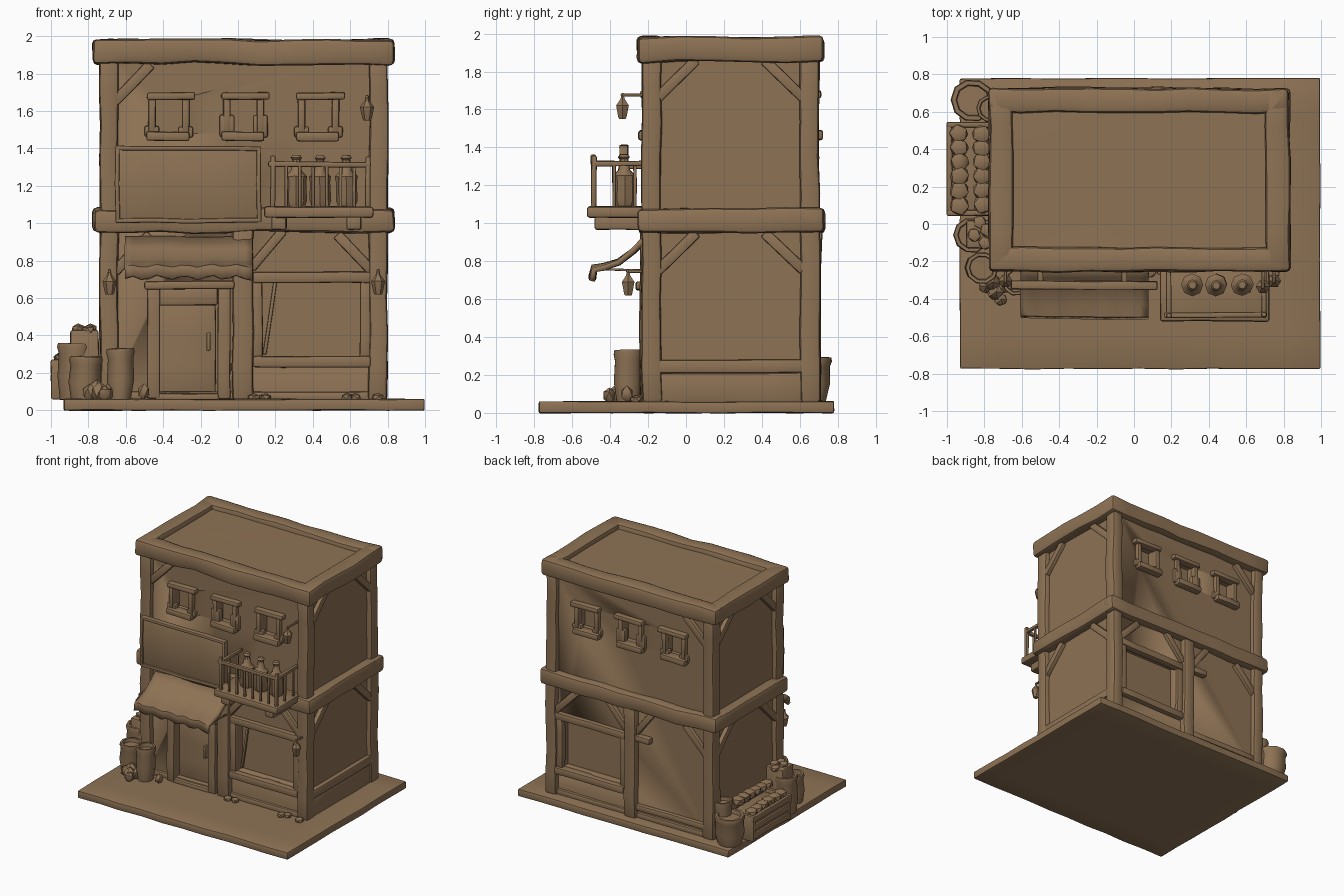
import bpy, bmesh, math, random
from mathutils import Vector, Matrix, noise

if "Cube" in bpy.data.objects:
    bpy.data.objects.remove(bpy.data.objects["Cube"])

random.seed(4)
CX, CY = 0.03, 0.235          # centre of the house on the slab
brown = bpy.data.materials.new("warm_brown")
brown.diffuse_color = (0.27, 0.17, 0.09, 1)
brown.use_nodes = True
brown.node_tree.nodes["Principled BSDF"].inputs["Base Color"].default_value = brown.diffuse_color


def finish(bm, name, wob=0.006):
    """Wobble the vertices a little, then make the object."""
    for v in bm.verts:
        v.co += noise.noise_vector(v.co * 4.0) * wob
    bmesh.ops.recalc_face_normals(bm, faces=bm.faces)
    me = bpy.data.meshes.new(name)
    bm.to_mesh(me)
    bm.free()
    ob = bpy.data.objects.new(name, me)
    bpy.context.collection.objects.link(ob)
    me.materials.append(brown)
    for o in bpy.context.selected_objects:
        o.select_set(False)
    ob.select_set(True)
    bpy.context.view_layer.objects.active = ob
    bpy.ops.object.shade_smooth_by_angle(angle=math.radians(40))
    return ob


def block(name, size, mat, bev=0.012, wob=0.006):
    """Bevelled block, cut along its long edges so that it can bend."""
    bm = bmesh.new()
    bmesh.ops.create_cube(bm, size=1)
    bmesh.ops.scale(bm, vec=size, verts=bm.verts)
    if wob:
        for ax in range(3):
            n = int(size[ax] / 0.2)
            for i in range(1, n + 1):
                p = Vector((0, 0, 0))
                p[ax] = size[ax] * (i / (n + 1) - 0.5)
                no = Vector((0, 0, 0))
                no[ax] = 1
                bmesh.ops.bisect_plane(bm, geom=bm.verts[:] + bm.edges[:] + bm.faces[:], plane_co=p, plane_no=no)
    if bev:
        sharp = [e for e in bm.edges if e.calc_face_angle(0) > 0.5]
        bmesh.ops.bevel(bm, geom=sharp, offset=min(bev, min(size) * 0.3), segments=2, profile=0.5, affect='EDGES')
    bm.transform(mat)
    return finish(bm, name, wob)


def box(name, x0, x1, y0, y1, z0, z1, bev=0.012, wob=0.006):
    mid = Vector((x0 + x1, y0 + y1, z0 + z1)) / 2
    return block(name, (x1 - x0, y1 - y0, z1 - z0), Matrix.Translation(mid), bev, wob)


def both(name, x0, x1, y0, y1, z0, z1, **k):
    """Box on the front and its twin on the back."""
    box("front_" + name, x0, x1, y0, y1, z0, z1, **k)
    box("back_" + name, x0, x1, 2 * CY - y1, 2 * CY - y0, z0, z1, **k)


def bar(name, a, b, w):
    """Square bar between two points."""
    a, b = Vector(a), Vector(b)
    d = b - a
    m = Matrix.Translation((a + b) / 2) @ d.to_track_quat('Z', 'Y').to_matrix().to_4x4()
    return block(name, (w, w, d.length), m, 0.008, 0.004)


def lathe(name, prof, x, y, n=10, wob=0.01):
    """Turned shape from (radius, height) points."""
    bm = bmesh.new()
    rings = [[bm.verts.new((x + r * math.cos(i * math.tau / n), y + r * math.sin(i * math.tau / n), z))
              for i in range(n)] for r, z in prof]
    for a, b in zip(rings, rings[1:]):
        for i in range(n):
            bm.faces.new((a[i], a[(i + 1) % n], b[(i + 1) % n], b[i]))
    bm.faces.new(rings[0])
    bm.faces.new(rings[-1])
    return finish(bm, name, wob)


def lump(name, x, y, z, r, flat=0.8):
    bm = bmesh.new()
    bmesh.ops.create_icosphere(bm, subdivisions=1, radius=r)
    bm.transform(Matrix.Translation((x, y, z)) @ Matrix.Rotation(random.random() * 6, 4, 'Z')
                 @ Matrix.Diagonal((1, 1, flat, 1)))
    return finish(bm, name, 0.015)


# ground slab with loose stones
box("ground_slab", -0.93, 0.995, -0.775, 0.78, 0, 0.06, bev=0.008)
for i, (x, y) in enumerate([(0.58, -0.27), (0.63, -0.25), (0.75, -0.27), (0.08, -0.26), (0.14, -0.25)]):
    lump("loose_stone_%d" % i, x, y, 0.07, 0.035, 0.7)

# walls with recessed window and door openings
walls = box("walls", -0.70, 0.76, -0.195, 0.665, 0.05, 1.93, bev=0, wob=0)
WIN = (-0.37, 0.03, 0.43)
holes = [(x - 0.075, x + 0.075, 1.48, 1.67) for x in WIN]
holes.append((0.13, 0.66, 0.29, 0.70))
for s, hs in ((0, holes + [(-0.43, -0.11, 0.06, 0.60)]), (1, holes)):
    for x0, x1, z0, z1 in hs:
        y0, y1 = (0.60, 0.8) if s else (-0.4, -0.13)
        c = box("opening_cutter", x0, x1, y0, y1, z0, z1, bev=0, wob=0)
        c.hide_render = True
        m = walls.modifiers.new("cut", 'BOOLEAN')
        m.operation, m.solver, m.object = 'DIFFERENCE', 'EXACT', c
        bpy.context.view_layer.objects.active = walls
        bpy.ops.object.modifier_apply(modifier=m.name)
        bpy.data.objects.remove(c)

# corner posts, floor band and roof rim
for x in (-0.69, 0.75):
    both("corner_post", x - 0.05, x + 0.05, -0.235, -0.13, 0.05, 1.90, bev=0.02, wob=0.012)
for name, g, w, z0, z1 in (("floor_band", 0.0, 0.12, 0.95, 1.08), ("roof_rim", 0.0, 0.13, 1.85, 1.985)):
    both(name, -0.775, 0.835, -0.255, -0.255 + w, z0, z1, bev=0.025, wob=0.015)
    for x in (-0.775, 0.835 - w):
        box("side_" + name, x, x + w, -0.25, 0.72, z0, z1, bev=0.025, wob=0.015)
box("roof_deck", -0.68, 0.74, -0.16, 0.63, 1.88, 1.945, bev=0)
both("plinth", -0.70, 0.76, -0.215, -0.15, 0.05, 0.10)

# diagonal corner braces and side wall rails
for z in (0.94, 1.85):
    for sx in (-1, 1):
        px, qx = CX + sx * 0.69, CX + sx * 0.50
        for y in (-0.195, 0.665):
            if z > 1 and sx > 0:
                continue
            bar("front_back_brace", (px, y, z - 0.20), (qx, y, z), 0.055)
        for sy in (-1, 1):
            bar("side_brace", (CX + sx * 0.735, CY + sy * 0.385, z - 0.19),
                (CX + sx * 0.735, CY + sy * 0.18, z + 0.01), 0.055)
for x in (-0.735, 0.735):
    box("side_sill_rail", CX + x - 0.03, CX + x + 0.03, -0.15, 0.62, 0.21, 0.28)
    box("side_skirting", CX + x - 0.02, CX + x + 0.02, -0.15, 0.62, 0.05, 0.21)

# upper windows
for i, x in enumerate(WIN):
    both("window_lintel_%d" % i, x - 0.12, x + 0.14, -0.24, -0.17, 1.66, 1.70)
    both("window_sill_%d" % i, x - 0.12, x + 0.11, -0.25, -0.17, 1.44, 1.49)
    for s in (-1, 1):
        xs = x + s * 0.09
        both("window_jamb", xs - 0.02, xs + 0.02, -0.225, -0.17, 1.48, 1.67)
        both("window_corner_stone", xs - 0.04, xs + 0.04, -0.22, -0.17, 1.46, 1.52 + 0.06 * (i == 1))

# shop window, centre post and braces
both("centre_post", -0.03, 0.08, -0.245, -0.17, 0.05, 0.97, bev=0.02, wob=0.01)
both("shop_lintel", 0.08, 0.71, -0.23, -0.17, 0.68, 0.74)
both("shop_sill", 0.08, 0.71, -0.24, -0.17, 0.23, 0.29)
for x in (0.10, 0.68):
    both("shop_jamb", x - 0.03, x + 0.03, -0.22, -0.17, 0.28, 0.70)
for y in (-0.20, 0.67):
    bar("post_brace", (0.07, y, 0.76), (0.24, y, 0.96), 0.05)
bar("shop_shutter_edge", (0.14, -0.15, 0.30), (0.20, -0.15, 0.69), 0.02)
box("back_bay_lintel", -0.16, -0.02, 0.65, 0.71, 0.70, 0.75)
bar("back_bay_brace", (-0.02, 0.67, 0.76), (-0.18, 0.67, 0.96), 0.05)
box("back_bay_sill", -0.66, -0.02, 0.65, 0.695, 0.12, 0.17)

# door
for x in (-0.45, -0.075):
    box("door_jamb", x - 0.035, x + 0.035, -0.245, -0.15, 0.06, 0.66)
box("door_lintel", -0.50, -0.02, -0.265, -0.17, 0.645, 0.69)
box("door_transom", -0.43, -0.11, -0.225, -0.15, 0.56, 0.65)
box("door_panel", -0.42, -0.12, -0.175, -0.12, 0.09, 0.57)
box("door_step", -0.44, -0.10, -0.24, -0.15, 0.05, 0.09)
box("door_handle", -0.17, -0.15, -0.215, -0.165, 0.32, 0.42, bev=0.005)

# sign board
box("sign_board", -0.64, 0.11, -0.335, -0.315, 1.02, 1.40, bev=0.004)
for z in (1.015, 1.40):
    box("sign_frame_rail", -0.655, 0.125, -0.35, -0.305, z - 0.012, z + 0.012)
for x in (-0.643, 0.113):
    box("sign_frame_side", x - 0.012, x + 0.012, -0.35, -0.305, 1.01, 1.41)
for x in (-0.5, -0.05):
    bar("sign_bracket", (x, -0.32, 1.3), (x, -0.19, 1.3), 0.03)

# cloth awning
prof = [(-0.225, 0.93), (-0.29, 0.865), (-0.36, 0.81), (-0.43, 0.785), (-0.495, 0.77), (-0.51, 0.71)]
bm = bmesh.new()
N = 16
cols = [[bm.verts.new((-0.605 + 0.68 * i / N, y, z + 0.012 * math.sin(i * 1.9) * (k / 5) ** 2))
         for k, (y, z) in enumerate(prof)] for i in range(N + 1)]
for a, b in zip(cols, cols[1:]):
    for k in range(len(prof) - 1):
        bm.faces.new((a[k], b[k], b[k + 1], a[k + 1]))
awning = finish(bm, "awning", 0.01)
awning.modifiers.new("thickness", 'SOLIDIFY').thickness = 0.03
for x in (-0.59, 0.06):
    bar("awning_rod", (x, -0.19, 0.75), (x, -0.47, 0.76), 0.012)

# balcony
box("balcony_floor", 0.14, 0.725, -0.52, -0.22, 1.03, 1.09, bev=0.015)
for x in (0.22, 0.62):
    box("balcony_bracket", x - 0.04, x + 0.04, -0.48, -0.2, 0.965, 1.035)
for x in (0.185, 0.695):
    bar("balcony_side_rail", (x, -0.485, 1.315), (x, -0.22, 1.315), 0.028)
    box("balcony_post", x - 0.014, x + 0.014, -0.50, -0.472, 1.08, 1.36)
    for y in (-0.38, -0.27):
        bar("balcony_baluster", (x, y, 1.08), (x, y, 1.31), 0.018)
bar("balcony_front_rail", (0.16, -0.485, 1.315), (0.71, -0.485, 1.315), 0.03)
for i in range(1, 7):
    x = 0.185 + 0.51 * i / 7
    bar("balcony_baluster", (x, -0.485, 1.08), (x, -0.485, 1.31), 0.018)
for i, x in enumerate((0.31, 0.44, 0.58)):
    lathe("balcony_bottle_%d" % i, [(0.045, 1.085), (0.058, 1.12), (0.055, 1.22), (0.06, 1.25), (0.03, 1.28),
                                    (0.022, 1.34), (0.03, 1.35), (0.02, 1.365)], x, -0.325, 8, 0.006)

# hanging lanterns
for i, (x, y, z) in enumerate([(0.69, -0.335, 1.61), (-0.685, -0.305, 0.68), (0.75, -0.305, 0.68)]):
    lathe("lantern_%d" % i, [(0.02, z - 0.06), (0.025, z - 0.05), (0.038, z + 0.01), (0.012, z + 0.045),
                             (0.006, z + 0.075)], x, y, 6, 0.003)
    bar("lantern_arm_%d" % i, (x, y - 0.01, z + 0.065), (x, -0.19, z + 0.065), 0.015)

# barrels, baskets and crate along the left side
for i, (x, y, r, z0, z1) in enumerate([(-0.63, -0.305, 0.075, 0.06, 0.33), (-0.82, -0.235, 0.085, 0.06, 0.29),
                                       (-0.875, -0.06, 0.09, 0.06, 0.36), (-0.86, 0.66, 0.11, 0.06, 0.30),
                                       (-0.77, 0.62, 0.07, 0.06, 0.38)]):
    h = z1 - z0
    lathe("barrel_%d" % i, [(r * 0.8, z0), (r, z0 + h * 0.4), (r * 0.95, z0 + h * 0.8), (r * 1.05, z1 - 0.02),
                            (r, z1), (r * 0.8, z1), (r * 0.75, z1 - 0.03)], x, y, 10, 0.012)
box("tall_basket", -0.90, -0.745, -0.13, 0.02, 0.06, 0.43)
box("crate_body", -0.985, -0.76, 0.06, 0.53, 0.06, 0.24)
for z in (0.10, 0.17, 0.24):
    box("crate_slat", -1.0, -0.97, 0.045, 0.545, z - 0.025, z + 0.025)
for y in (0.06, 0.53):
    box("crate_end", -1.0, -0.75, y - 0.015, y + 0.015, 0.06, 0.27)
for i in range(12):
    lump("crate_produce_%d" % i, -0.93 + 0.12 * (i % 2), 0.10 + 0.076 * (i // 2), 0.27 + 0.06 * (i % 2), 0.055)
for i, (x, y, z) in enumerate([(-0.86, -0.06, 0.44), (-0.79, -0.03, 0.44), (-0.83, 0.01, 0.43), (-0.80, -0.10, 0.43)]):
    lump("basket_produce_%d" % i, x, y, z, 0.04, 0.7)
for i, (x, y, s) in enumerate([(-0.74, -0.36, 0.045), (-0.79, -0.33, 0.04), (-0.71, -0.40, 0.035),
                               (-0.70, -0.33, 0.04), (-0.50, -0.31, 0.035), (-0.76, -0.31, 0.05)]):
    lump("corner_rock_%d" % i, x, y, 0.06 + s, s, 1.3)
